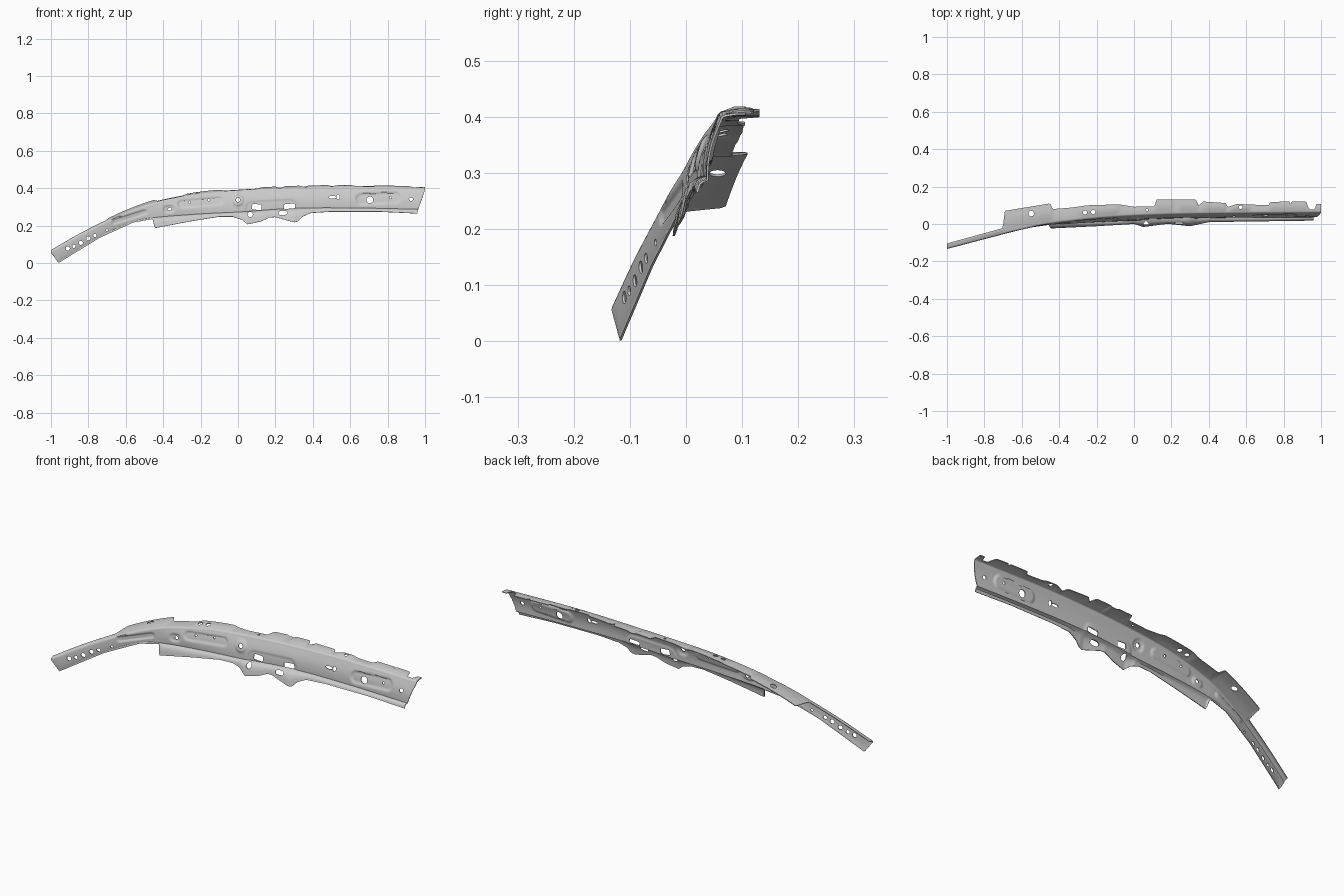
import bpy, bmesh, math
from mathutils import Vector

if "Cube" in bpy.data.objects:
    bpy.data.objects.remove(bpy.data.objects["Cube"])


def lerp_table(t, x):
    """Piecewise linear, for stepped edges."""
    if x <= t[0][0]:
        return t[0][1]
    for (a, p), (b, q) in zip(t, t[1:]):
        if x <= b:
            return p + (q - p) * (x - a) / (b - a)
    return t[-1][1]


def smooth_table(t, x):
    """Cubic through the points, for flowing lines."""
    n = len(t)
    x = min(max(x, t[0][0]), t[-1][0])
    slope = lambda i: ((t[min(i + 1, n - 1)][1] - t[max(i - 1, 0)][1]) /
                       (t[min(i + 1, n - 1)][0] - t[max(i - 1, 0)][0]))
    for i in range(n - 1):
        (a, p), (b, q) = t[i], t[i + 1]
        if x <= b:
            h = b - a
            s = (x - a) / h
            return ((2*s**3 - 3*s*s + 1) * p + (s**3 - 2*s*s + s) * h * slope(i)
                    + (3*s*s - 2*s**3) * q + (s**3 - s*s) * h * slope(i + 1))


# Long lines of the pressing, as (x, value)
crease_z = [(-1, .065), (-.85, .15), (-.7, .225), (-.6, .27), (-.5, .307), (-.4, .335),
            (-.2, .371), (0, .388), (.3, .403), (.6, .409), (1, .402)]
crease_y = [(-1, -.131), (-.7, -.052), (-.6, -.028), (-.5, -.005), (-.4, .01),
            (-.2, .032), (0, .045), (.3, .055), (1, .062)]
web_low_z = [(-.96, .006), (-.74, .14), (-.56, .222), (-.45, .242), (-.2, .262),
             (0, .272), (.3, .292), (.6, .294), (.96, .287)]
web_low_y = [(-.96, -.117), (-.74, -.06), (-.56, -.018), (-.44, 0), (0, .02),
             (.4, .034), (.96, .038)]
# Stepped edges
low_z = [(-.96, .001), (-.74, .135), (-.56, .217), (-.455, .236), (-.445, .187), (-.25, .224),
         (-.1, .248), (-.03, .248), (.02, .232), (.05, .207), (.075, .212), (.12, .222),
         (.17, .244), (.2, .246), (.24, .234), (.3, .218), (.32, .222), (.345, .248),
         (.39, .268), (.5, .275), (.75, .275), (.96, .265)]
low_y = [(-.96, -.117), (-.74, -.06), (-.56, -.018), (-.455, -.003), (-.445, -.022), (-.2, -.01),
         (0, .002), (.05, -.014), (.18, .003), (.3, -.01), (.4, .012), (.96, .02)]
flange_y = [(-1, -.104), (-.7, -.022), (-.69, .07), (-.45, .11), (-.435, .08), (-.33, .088),
            (-.25, .1), (-.08, .105), (0, .092), (.11, .095), (.12, .131), (.33, .131),
            (.345, .098), (.37, .12), (.49, .112), (.5, .09), (.55, .107), (.72, .1),
            (.73, .118), (.83, .12), (.836, .106), (.845, .121), (.92, .12), (.935, .08),
            (.965, .076), (.975, .107), (1, .106)]
flange_lift = [(-1, .003), (-.7, .005), (-.69, .01), (-.45, .013), (-.43, .003), (-.3, .003),
               (-.27, .009), (-.1, .009), (-.07, .002), (.1, .002), (.13, .008), (.2, .008),
               (.21, .003), (.24, .003), (.25, .008), (.33, .008), (.35, .001), (.38, .007),
               (.48, .007), (.5, 0), (.54, .007), (.6, .007), (.63, .001), (.71, .001),
               (.74, .006), (.91, .006), (.94, 0), (1, .003)]
# Pressed areas of the web: x0, z0, x1, z1, radius, depth
dishes = [(.66, .342, .84, .35, .034, .007), (0, .335, .0, .335, .034, -.006),
          (-.38, .287, -.36, .29, .024, .006), (-.3, .315, -.1, .332, .026, .006),
          (.08, .29, .28, .3, .045, .004), (-.66, .222, -.5, .272, .018, .006)]


def dish(x, z):
    y = 0
    for x0, z0, x1, z1, r, depth in dishes:
        a, d = Vector((x0, z0)), Vector((x1 - x0, z1 - z0))
        p = Vector((x, z)) - a
        k = min(max(p.dot(d) / max(d.dot(d), 1e-9), 0), 1)
        s = min(max((r - (p - d * k).length) / .011, 0), 1)
        y += depth * s * s * (3 - 2 * s)
    return y


def section(u):
    """One cross-section, from the rear edge of the top flange to the lower lip."""
    cy, cz = smooth_table(crease_y, u), smooth_table(crease_z, u)
    fy, fz = lerp_table(flange_y, u), cz + lerp_table(flange_lift, u)
    pts, r = [], .009
    for k in (0, .25, .5, .75, 1):
        ease = min(1, (1 - k) * 2.2)
        pts.append((u, fy + (cy + r - fy) * k, cz + (fz - cz) * ease))
    for a in (30, 60):  # rounded bend
        a = math.radians(a)
        pts.append((u, cy + r - r * math.sin(a), cz - r + r * math.cos(a)))
    rows = 18
    for i in range(rows + 1):
        f = i / rows
        x = u * (1 - .036 * f)
        wy, wz = smooth_table(web_low_y, x), smooth_table(web_low_z, x)
        z = cz - r + (wz - cz + r) * f
        wall = .007 * min(1, max(0, (x + .5) / .2))   # sloping wall under the bend
        bow = wall * math.sin(math.pi * min(1, f * 1.0)) * -1
        pts.append((x, cy + (wy - cy) * f + bow + dish(x, z), z))
    x = u * .96
    wy, wz = smooth_table(web_low_y, x), smooth_table(web_low_z, x)
    ly, lz = lerp_table(low_y, x), lerp_table(low_z, x)
    for k, m in ((.12, .45), (.3, .75), (.65, .9), (1, 1)):  # stepped lower lip
        pts.append((x, wy + (ly - wy) * m, wz + (lz - wz) * k))
    return pts


# Main rail
bm = bmesh.new()
N = 330
grid = [[bm.verts.new(p) for p in section(-1 + 2 * i / N)] for i in range(N + 1)]
for a, b in zip(grid, grid[1:]):
    for j in range(len(a) - 1):
        bm.faces.new((a[j], a[j + 1], b[j + 1], b[j]))
me = bpy.data.meshes.new("roof_rail")
bm.to_mesh(me)
bm.free()
rail = bpy.data.objects.new("roof_rail", me)
bpy.context.collection.objects.link(rail)
solid = rail.modifiers.new("thickness", "SOLIDIFY")
solid.thickness = .004
solid.offset = 0

# Hole cutters
cut = bmesh.new()


def prism(outline, a, b, vertical):
    def ring(d):
        return [cut.verts.new((p, q, d) if vertical else (p, d, q)) for p, q in outline]
    r0, r1 = ring(a), ring(b)
    n = len(outline)
    faces = [cut.faces.new(r0), cut.faces.new(r1[::-1])]
    for i in range(n):
        faces.append(cut.faces.new((r0[i], r1[i], r1[(i + 1) % n], r0[(i + 1) % n])))
    bmesh.ops.recalc_face_normals(cut, faces=faces)


def hole(x, z, rx, rz=None, power=1.0, tilt=0, flange=False):
    c, s = math.cos(tilt), math.sin(tilt)
    out = []
    for i in range(24):
        a = 2 * math.pi * (i + .5) / 24
        p = rx * math.copysign(abs(math.cos(a)) ** power, math.cos(a))
        q = (rz or rx) * math.copysign(abs(math.sin(a)) ** power, math.sin(a))
        out.append((x + p * c - q * s, z + p * s + q * c))
    if flange:
        h = smooth_table(crease_z, x)
        prism(out, h - .02, h + .04, True)
    else:
        prism(out, -.25, .25, False)


for x, z, r in ((-.91, .078, .011), (-.877, .09, .009), (-.84, .108, .011), (-.8, .132, .011),
                (-.765, .148, .009), (-.7, .176, .006), (-.365, .289, .009), (-.26, .325, .006),
                (-.156, .338, .006), (0, .338, .011), (.065, .26, .014), (.705, .338, .018),
                (.815, .35, .006), (.925, .342, .01)):
    hole(x, z, r)
hole(.1, .3, .026, .015, .3, -.08)    # square windows
hole(.275, .304, .03, .013, .3, .08)
hole(.24, .268, .024, .011, .7, .05)
hole(.505, .352, .02, .007)           # keyhole slot
hole(.535, .353, .009, .013)
for x, y, r in ((-.55, .056, .015), (-.262, .062, .011), (-.218, .064, .012),
                (.07, .075, .006), (.57, .09, .01)):
    hole(x, y, r, flange=True)

cme = bpy.data.meshes.new("hole_cutters")
cut.to_mesh(cme)
cut.free()
cutter = bpy.data.objects.new("hole_cutters", cme)
bpy.context.collection.objects.link(cutter)
cutter.hide_render = True
cutter.display_type = "WIRE"
boolean = rail.modifiers.new("holes", "BOOLEAN")
boolean.operation = "DIFFERENCE"
boolean.solver = "EXACT"
boolean.use_self = True
boolean.object = cutter

# Apply and shade
bpy.context.view_layer.objects.active = rail
rail.select_set(True)
for m in ("thickness", "holes"):
    bpy.ops.object.modifier_apply(modifier=m)
bpy.data.objects.remove(cutter)
bpy.ops.object.shade_smooth_by_angle(angle=math.radians(35))
